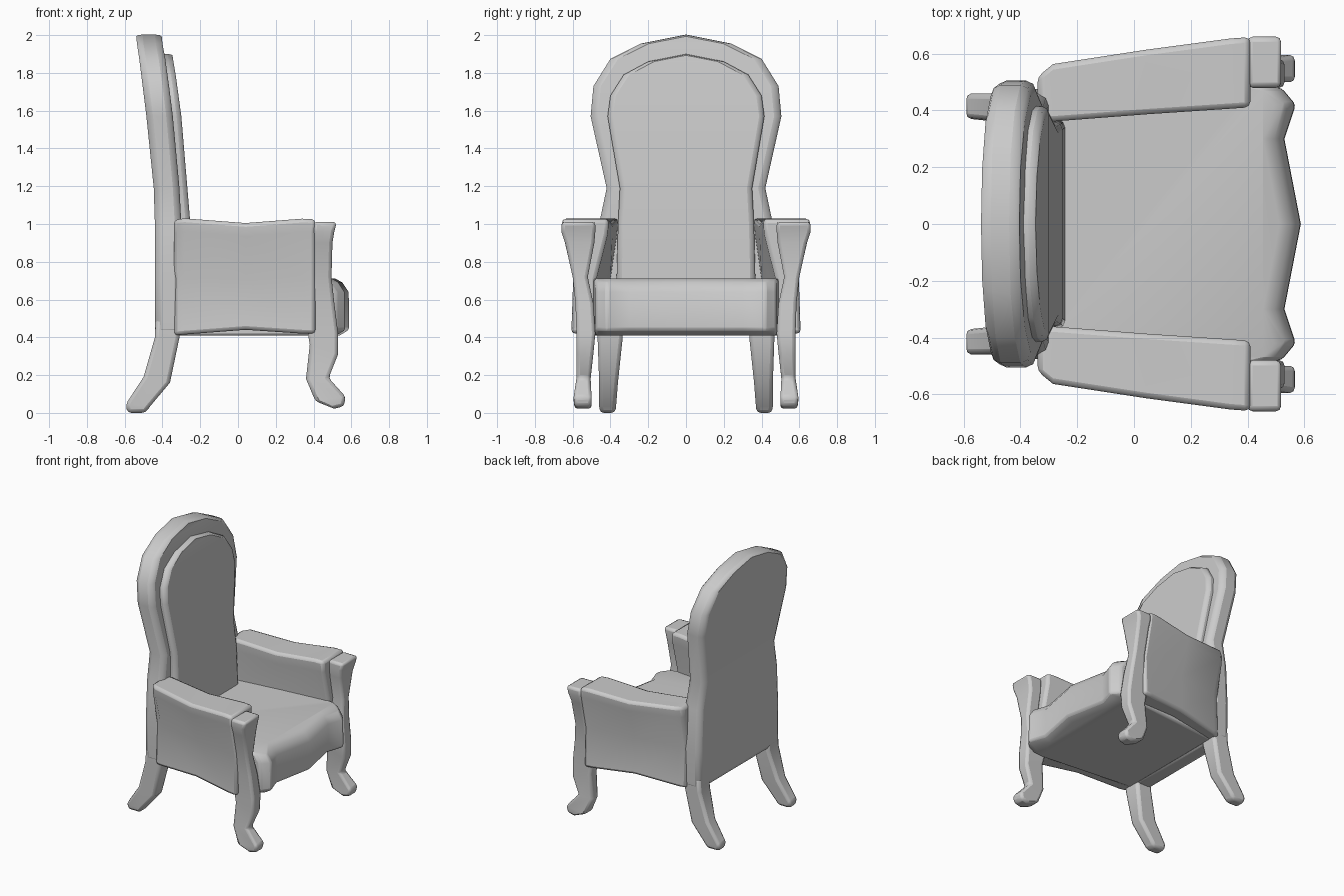
import bpy, bmesh, math


def loft(name, rings, bevel=0.02, mirror=False):
    """Skin a list of equal-length point rings, cap, bevel and smooth."""
    bm = bmesh.new()
    vs = [[bm.verts.new(p) for p in r] for r in rings]
    n = len(rings[0])
    for a, b in zip(vs, vs[1:]):
        for i in range(n):
            j = (i + 1) % n
            bm.faces.new((a[i], a[j], b[j], b[i]))
    bm.faces.new(vs[0])
    bm.faces.new(vs[-1])
    bmesh.ops.remove_doubles(bm, verts=bm.verts, dist=1e-4)
    bmesh.ops.recalc_face_normals(bm, faces=bm.faces)
    me = bpy.data.meshes.new(name)
    bm.to_mesh(me)
    bm.free()
    ob = bpy.data.objects.new(name, me)
    bpy.context.collection.objects.link(ob)
    bv = ob.modifiers.new("bevel", 'BEVEL')
    bv.width, bv.segments = bevel, 2
    bv.limit_method, bv.angle_limit = 'ANGLE', math.radians(42)
    if mirror:
        mi = ob.modifiers.new("mirror", 'MIRROR')
        mi.use_axis = (False, True, False)
    bpy.ops.object.select_all(action='DESELECT')
    ob.select_set(True)
    bpy.context.view_layer.objects.active = ob
    bpy.ops.object.shade_smooth_by_angle(angle=math.radians(40))
    return ob


def slab(rows):
    """Symmetric rows of (z, half width, back x, front x)."""
    return [[(xb, -y, z), (xf, -y, z), (xf, y, z), (xb, y, z)] for z, y, xb, xf in rows]


def leg(rows):
    """Rows of (back x, back z, front x, front z, inner y, outer y)."""
    return [[(xb, y0, zb), (xf, y0, zf), (xf, y1, zf), (xb, y1, zb)]
            for xb, zb, xf, zf, y0, y1 in rows]


# Tall arched back with a slight lean
loft("back_frame", slab([
    (0.41, 0.47, -0.44, -0.30), (0.70, 0.475, -0.44, -0.30),
    (1.00, 0.46, -0.44, -0.30), (1.19, 0.42, -0.446, -0.31),
    (1.57, 0.505, -0.485, -0.345), (1.73, 0.49, -0.505, -0.365),
    (1.875, 0.40, -0.523, -0.385), (1.955, 0.24, -0.535, -0.40),
    (2.003, 0.0, -0.54, -0.405)]), 0.035)

# Padded panel on the back
loft("back_cushion", slab([
    (0.60, 0.37, -0.36, -0.24), (1.00, 0.36, -0.36, -0.252),
    (1.19, 0.35, -0.38, -0.268), (1.57, 0.415, -0.42, -0.30),
    (1.68, 0.40, -0.43, -0.315), (1.79, 0.33, -0.44, -0.33),
    (1.86, 0.20, -0.45, -0.342), (1.90, 0.0, -0.455, -0.348)]), 0.025)

# Seat with a serpentine front edge
half = [(-0.32, 0.42), (0.40, 0.49), (0.52, 0.48), (0.57, 0.42), (0.53, 0.30), (0.588, 0.0)]


def seat_ring(z, inset):
    pts = [(x - (inset if x > 0.45 else 0), y) for x, y in half]
    return [(x, y, z) for x, y in pts] + [(x, -y, z) for x, y in pts[-2::-1]]


loft("seat", [seat_ring(0.41, 0.05), seat_ring(0.44, 0.0),
              seat_ring(0.64, 0.002), seat_ring(0.69, 0.035), seat_ring(0.712, 0.075)], 0.012)


# Arm panels, flaring outward to the front and widening at the top
def arm_ring(x, top, low, ti, to, mi, mo):
    return [(x, ti, top), (x, to, top), (x, to - 0.005, top - 0.07), (x, mo, 0.71),
            (x, mo + 0.01, low), (x, mi, low), (x, mi, 0.71), (x, ti + 0.005, top - 0.08)]


loft("arms", [
    arm_ring(-0.34, 1.02, 0.41, 0.36, 0.52, 0.40, 0.47),
    arm_ring(-0.285, 1.03, 0.415, 0.36, 0.565, 0.40, 0.49),
    arm_ring(0.04, 1.005, 0.44, 0.385, 0.615, 0.44, 0.54),
    arm_ring(0.34, 1.028, 0.42, 0.405, 0.655, 0.47, 0.59),
    arm_ring(0.41, 1.025, 0.42, 0.41, 0.66, 0.475, 0.60)], 0.02, True)

# Curved front legs rising into the arm posts
loft("front_legs", leg([
    (0.51, 0.022, 0.56, 0.035, 0.50, 0.59), (0.41, 0.062, 0.57, 0.085, 0.50, 0.595),
    (0.36, 0.18, 0.48, 0.185, 0.505, 0.58), (0.38, 0.36, 0.53, 0.31, 0.49, 0.58),
    (0.37, 0.42, 0.53, 0.42, 0.48, 0.58), (0.39, 0.58, 0.51, 0.58, 0.49, 0.585),
    (0.40, 0.72, 0.495, 0.72, 0.52, 0.60), (0.40, 0.90, 0.50, 0.90, 0.485, 0.64),
    (0.40, 0.96, 0.51, 0.96, 0.48, 0.66), (0.40, 1.012, 0.523, 1.01, 0.48, 0.66)]), 0.018, True)

# Back legs sweeping rearward
loft("back_legs", leg([
    (-0.585, 0.0, -0.49, 0.0, 0.375, 0.455), (-0.595, 0.045, -0.465, 0.035, 0.37, 0.46),
    (-0.50, 0.19, -0.36, 0.16, 0.36, 0.46), (-0.44, 0.40, -0.31, 0.40, 0.335, 0.468),
    (-0.435, 0.50, -0.31, 0.50, 0.335, 0.468)]), 0.02, True)
